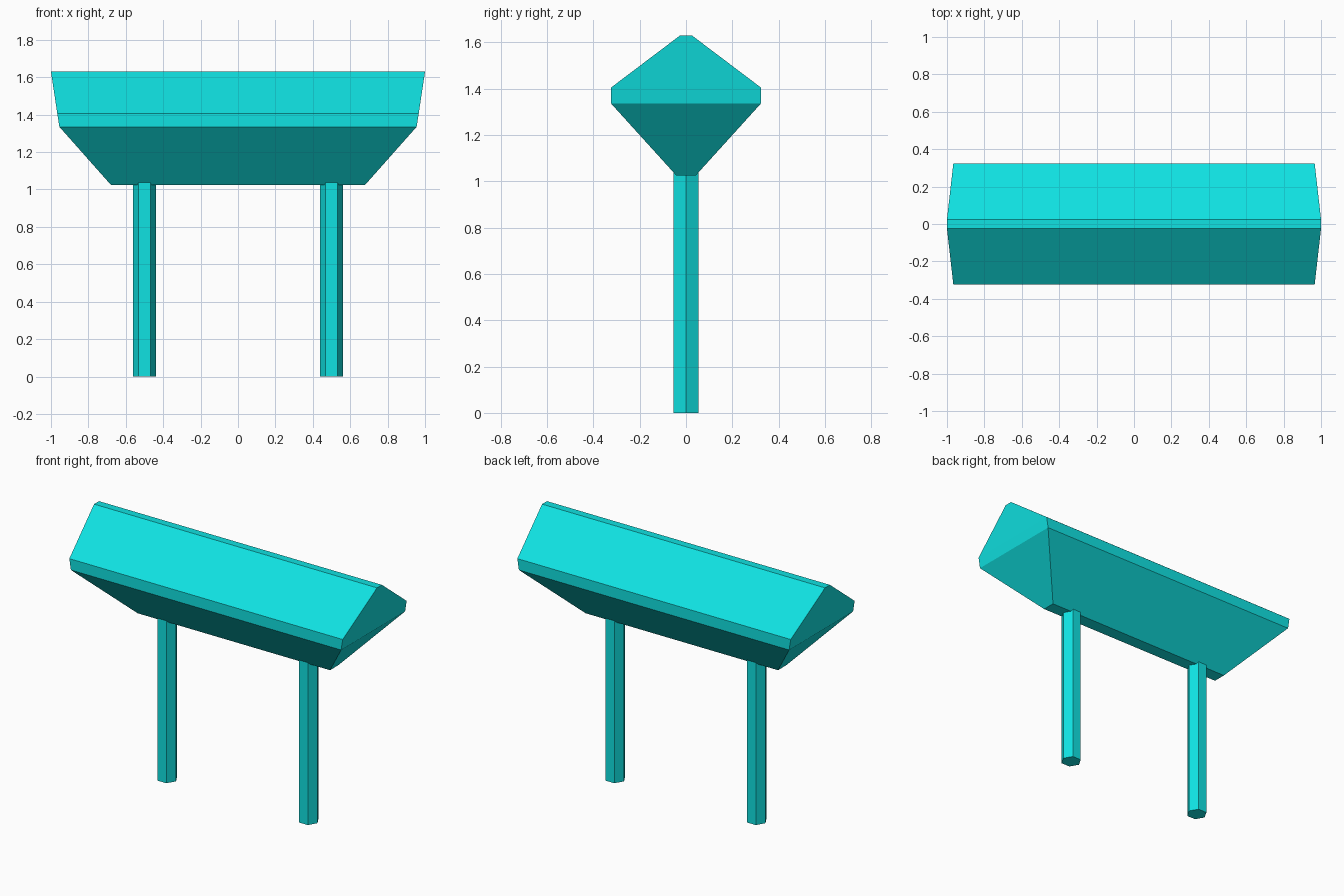
import bpy
import bmesh
import math

if "Cube" in bpy.data.objects:
    bpy.data.objects.remove(bpy.data.objects["Cube"], do_unlink=True)

# Single flat colour
cyan = bpy.data.materials.new("bright_cyan")
color = (0.005, 0.76, 0.76, 1.0)
cyan.use_nodes = True
cyan.diffuse_color = color
cyan.node_tree.nodes["Principled BSDF"].inputs["Base Color"].default_value = color


def add_object(name, bm):
    bmesh.ops.recalc_face_normals(bm, faces=bm.faces)
    mesh = bpy.data.meshes.new(name)
    bm.to_mesh(mesh)
    bm.free()
    mesh.materials.append(cyan)
    obj = bpy.data.objects.new(name, mesh)
    bpy.context.collection.objects.link(obj)
    return obj


def loft_rectangles(name, levels):
    """Skin stacked rectangles given as (height, half length, half depth)."""
    bm = bmesh.new()
    rings = [[bm.verts.new((sx * hx, sy * hy, z))
              for sx, sy in ((-1, -1), (1, -1), (1, 1), (-1, 1))]
             for z, hx, hy in levels]
    for low, high in zip(rings, rings[1:]):
        for i in range(4):
            j = (i + 1) % 4
            bm.faces.new((low[i], low[j], high[j], high[i]))
    bm.faces.new(rings[0])
    bm.faces.new(rings[-1])
    return add_object(name, bm)


# Faceted body: tapered underside, short rim, sloping roof with a flat ridge
loft_rectangles("body", [
    (1.025, 0.68, 0.042),
    (1.335, 0.955, 0.323),
    (1.405, 0.966, 0.323),
    (1.63, 1.0, 0.025),
])

# Two hexagonal legs running up into the body, corners pointing along x
LEG_HEIGHT, LEG_RADIUS, LEG_X = 1.07, 0.062, 0.5
for name, side in (("left_leg", 1), ("right_leg", -1)):
    bm = bmesh.new()
    bmesh.ops.create_cone(bm, cap_ends=True, segments=6, radius1=LEG_RADIUS,
                          radius2=LEG_RADIUS, depth=LEG_HEIGHT)
    # Turn a corner onto the x axis whatever the starting angle
    corner = bm.verts[:][0].co
    turn = -math.atan2(corner.y, corner.x)
    for v in bm.verts:
        x, y = v.co.x, v.co.y
        v.co.x = x * math.cos(turn) - y * math.sin(turn) + side * LEG_X
        v.co.y = x * math.sin(turn) + y * math.cos(turn)
        v.co.z += LEG_HEIGHT / 2
    add_object(name, bm)
